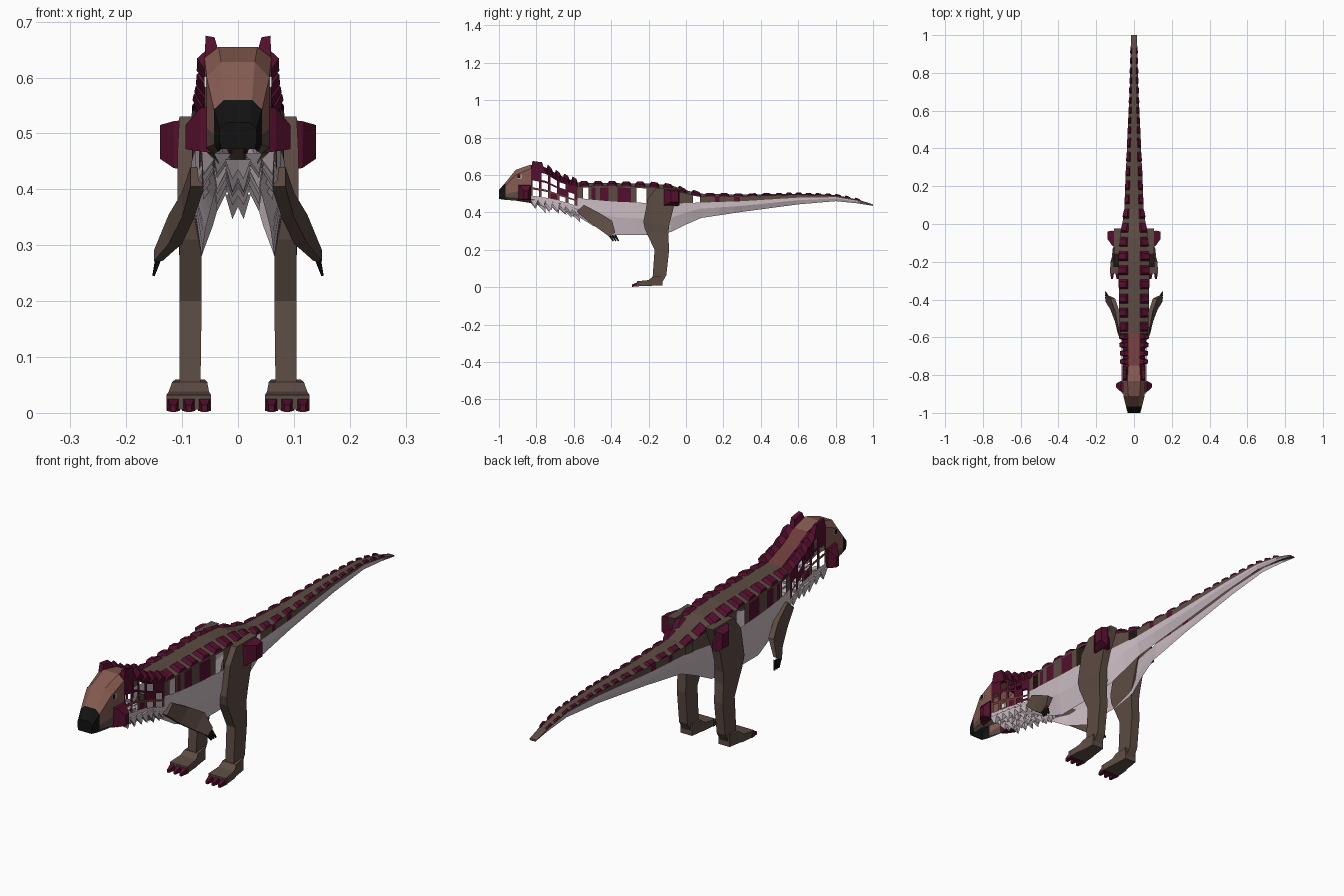
import bpy, bmesh, random
from mathutils import Vector

if "Cube" in bpy.data.objects:
    bpy.data.objects.remove(bpy.data.objects["Cube"])
random.seed(4)


def material(name, r, g, b):
    m = bpy.data.materials.new(name)
    m.use_nodes = True
    m.diffuse_color = (r, g, b, 1)
    m.node_tree.nodes["Principled BSDF"].inputs["Base Color"].default_value = (r, g, b, 1)
    return m


MATS = [material("hide_brown", .108, .072, .056), material("head_tan", .235, .105, .083),
        material("scute_maroon", .088, .005, .026), material("neck_red_brown", .15, .045, .043),
        material("belly_pale", .60, .51, .55), material("nose_black", .006, .006, .006),
        material("eye_white", .8, .8, .8)]
BROWN, TAN, MAROON, RED, PALE, BLACK, WHITE = range(7)


def finish(name, bm):
    mesh = bpy.data.meshes.new(name)
    bm.to_mesh(mesh)
    bm.free()
    for m in MATS:
        mesh.materials.append(m)
    ob = bpy.data.objects.new(name, mesh)
    bpy.context.collection.objects.link(ob)
    mod = ob.modifiers.new("mirror", 'MIRROR')
    mod.use_clip = True
    return ob


def loft(name, pieces, mat):
    """Closed, mirrored solids, each a list of four-cornered rings."""
    bm = bmesh.new()
    for rings in pieces:
        vs = [[bm.verts.new(p) for p in ring] for ring in rings]
        faces = [bm.faces.new(vs[0]), bm.faces.new(vs[-1])]
        for a, b in zip(vs, vs[1:]):
            for k in range(4):
                n = (k + 1) % 4
                faces.append(bm.faces.new((a[k], a[n], b[n], b[k])))
        for f in faces:
            f.material_index = mat
    bmesh.ops.recalc_face_normals(bm, faces=bm.faces)
    return finish(name, bm)


def section(keys, y):
    """Interpolate ztop, zupper, zsplit, zbottom, top, side and belly half widths."""
    for a, b in zip(keys, keys[1:]):
        if y <= b[0]:
            t = (y - a[0]) / (b[0] - a[0])
            return [p + (q - p) * t for p, q in zip(a[1:], b[1:])]
    return keys[-1][1:]


def skin(name, keys, cuts, fracs, rule, front=None, back=None):
    """Half shell along y; rule gives each face a colour, or None for an opening."""
    ys = sorted({k[0] for k in keys} | set(cuts))
    bm = bmesh.new()
    rings = []
    for y in ys:
        zt, zu, zs, zb, a, w, b = section(keys, y)
        pts = [(0, zt), (a, zt)] + [(w, zu + (zs - zu) * f) for f in fracs] + [(b, zb), (0, zb)]
        rings.append([bm.verts.new((x, y, z)) for x, z in pts])
    last = len(fracs) + 2
    for i in range(len(ys) - 1):
        for j in range(last):
            part = {0: "top", 1: "bevel", last - 1: "bottom", last - 2: "slope"}.get(j, "side")
            c = rule((ys[i] + ys[i + 1]) / 2, part, j - 2)
            if c is not None:
                f = bm.faces.new((rings[i][j], rings[i][j + 1], rings[i + 1][j + 1], rings[i + 1][j]))
                f.material_index = c
    if front is not None:
        bm.faces.new(rings[0][::-1]).material_index = front
    if back is not None:
        bm.faces.new(rings[-1]).material_index = back
    return finish(name, bm)


# Torso and tail, with painted and open side panels
BODY = [(-.58, .56, .535, .42, .38, .033, .07, .045),
        (-.50, .558, .54, .395, .33, .033, .077, .058),
        (-.38, .556, .54, .375, .28, .033, .08, .065),
        (-.20, .555, .535, .365, .28, .033, .083, .065),
        (-.08, .545, .52, .37, .295, .033, .075, .06),
        (0, .518, .50, .40, .335, .028, .062, .045),
        (.08, .50, .485, .42, .37, .025, .05, .035),
        (.30, .495, .485, .435, .403, .02, .042, .025),
        (.60, .50, .493, .465, .443, .014, .027, .018),
        (.80, .493, .488, .475, .46, .011, .02, .014),
        (.92, .468, .465, .458, .448, .01, .018, .012),
        (1.0, .443, .441, .438, .435, .008, .015, .01)]
PANELS = [(-.55, -.52, None), (-.505, -.485, MAROON), (-.46, -.415, MAROON), (-.365, -.295, MAROON),
          (-.265, -.212, None), (.037, .075, None), (.155, .18, MAROON), (.257, .29, MAROON)]


def body_rule(y, part, row):
    if part in ("slope", "bottom"):
        return PALE
    if part == "side" and row == 1:
        for lo, hi, c in PANELS:
            if lo < y < hi:
                return c
    return BROWN


skin("torso_and_tail", BODY, [e for p in PANELS for e in p[:2]], (0, .04, .5, 1), body_rule, back=BROWN)

# Neck lattice
NECK = [(-.83, .655, .635, .47, .45, .035, .06, .035),
        (-.75, .64, .615, .46, .43, .03, .058, .035),
        (-.68, .60, .57, .45, .42, .03, .057, .035), BODY[0]]
COLUMNS = [(-.82 + .048 * k, -.787 + .048 * k) for k in range(5)]


def neck_rule(y, part, row):
    if part in ("slope", "bottom"):
        return PALE
    if part == "top":
        return TAN if y < -.75 else RED
    if part == "bevel":
        return MAROON
    for c, (lo, hi) in enumerate(COLUMNS):
        if lo < y < hi and row % 2 == 1:
            return MAROON if (c + row // 2) % 4 == 0 else None
    return RED if row > 3 else MAROON


skin("neck_lattice", NECK, [e for c in COLUMNS for e in c], (0, .06, .3, .37, .6, .67, .88, 1), neck_rule)

# Head
HEAD = [(-1, .52, .508, .485, .472, .02, .033, .03),
        (-.965, .56, .543, .48, .467, .025, .043, .036),
        (-.91, .628, .60, .475, .463, .03, .056, .042), NECK[0]]


def head_rule(y, part, row):
    if y < -.965:
        return BLACK
    return BROWN if part in ("slope", "bottom") or row >= 1 else TAN


skin("head", HEAD, [], (0, .72, 1), head_rule, front=BLACK)


def plate(x, y0, y1, z0, z1):
    return [(x, y0, z0), (x, y1, z0), (x, y1, z1), (x, y0, z1)]


# Eyes
loft("eye_whites", [[plate(.05, -.90, -.88, .582, .602), plate(.0595, -.90, -.88, .582, .602)]], WHITE)
loft("eye_pupils", [[plate(.05, -.90, -.886, .585, .602), plate(.061, -.90, -.886, .585, .602)]], BLACK)

# Horns, jowl frills and hip plates
loft("brow_horns", [[[(.03, -.83, .63), (.06, -.83, .625), (.06, -.75, .61), (.03, -.75, .62)],
                     [(.042, -.82, .672), (.058, -.82, .675), (.058, -.77, .668), (.042, -.77, .662)]]], MAROON)
loft("jowl_frills", [[plate(.045, -.90, -.84, .465, .55), plate(.068, -.89, -.83, .468, .545),
                      plate(.094, -.865, -.845, .472, .515)]], MAROON)
loft("hip_plates", [[plate(.09, -.125, -.045, .435, .525), plate(.115, -.115, -.035, .438, .522),
                     plate(.14, -.08, -.04, .455, .515)]], MAROON)


# Raised scutes along both shoulders of the back
def scute(keys, y0, y1, height):
    base, cap = [], []
    for y, shift in ((y0, .2), (y1, -.2)):
        zt, zu, _, _, a, w, _ = section(keys, y)
        n = Vector((zt - zu, 0, w - a)).normalized() * height
        p, q = Vector((a, y, zt)), Vector((w, y, zu))
        dy = Vector((0, (y1 - y0) * shift, 0))
        pair = [p, q] if shift > 0 else [q, p]
        base += pair
        cap += [v.lerp((p + q) / 2, .2) + n + dy for v in pair]
    return [base, cap]


pieces, y = [], -.57
while y < .95:
    size = .05 if y < .45 else .035
    pieces.append(scute(BODY, y, y + size, .013 if y < .1 else .008))
    y += size * 1.5
loft("back_scutes", pieces, MAROON)
loft("neck_scutes", [scute(NECK, -.745 + .044 * k, -.712 + .044 * k, .027) for k in range(4)], MAROON)

# Shaggy throat
bm = bmesh.new()
for k in range(7):
    y = -.81 + .037 * k
    zs, zb = section(NECK, y)[2:4]
    for x, z in ((.008, zb), (.03, (zs + zb) / 2), (.05, zs - .008)):
        tip = Vector((x * 1.25, y + random.uniform(0, .025), z - random.uniform(.025, .045)))
        ring = [bm.verts.new((x + dx, y + dy, z + .008))
                for dx, dy in ((-.018, -.015), (.015, -.022), (.015, .02), (-.018, .018))]
        point = bm.verts.new(tip)
        bm.faces.new(ring)
        for i in range(4):
            bm.faces.new((ring[i], ring[(i + 1) % 4], point))
for f in bm.faces:
    f.material_index = PALE
bmesh.ops.recalc_face_normals(bm, faces=bm.faces)
finish("throat_tufts", bm).modifiers["mirror"].use_clip = False


# Limbs: rings given by front edge, back edge and inner and outer x
def limb(yf, zf, yb, zb, x0, x1):
    return [(x0, yf, zf), (x1, yf, zf), (x1, yb, zb), (x0, yb, zb)]


loft("hind_legs", [[limb(-.16, .53, -.025, .53, .07, .105), limb(-.205, .47, -.065, .43, .068, .108),
                    limb(-.228, .35, -.09, .33, .065, .108), limb(-.22, .31, -.095, .28, .065, .105),
                    limb(-.168, .20, -.09, .20, .065, .105), limb(-.178, .06, -.105, .065, .067, .105),
                    limb(-.18, .02, -.135, .012, .067, .105)]], BROWN)


def span(y, x0, x1, z0, z1):
    return [(x0, y, z0), (x1, y, z0), (x1, y, z1), (x0, y, z1)]


loft("feet", [[span(-.125, .06, .112, .01, .06), span(-.18, .055, .118, .008, .055),
               span(-.2, .052, .124, .007, .038), span(-.262, .048, .128, .006, .032)]], BROWN)
loft("toe_claws", [[span(-.25, x - .012, x + .012, .004, .03), span(-.29, x - .005, x + .005, .002, .014)]
                   for x in (.06, .088, .116)], MAROON)
loft("arms", [[limb(-.585, .405, -.545, .44, .06, .085), limb(-.52, .35, -.46, .395, .078, .1),
               limb(-.455, .303, -.395, .355, .1, .124), limb(-.412, .272, -.378, .292, .135, .15)]], BROWN)
loft("finger_claws", [[limb(-.415 + d, .275, -.403 + d, .283, .137, .147),
                       limb(-.392 + d, .245, -.386 + d, .248, .149, .153)] for d in (0, .014, .028)], BLACK)
